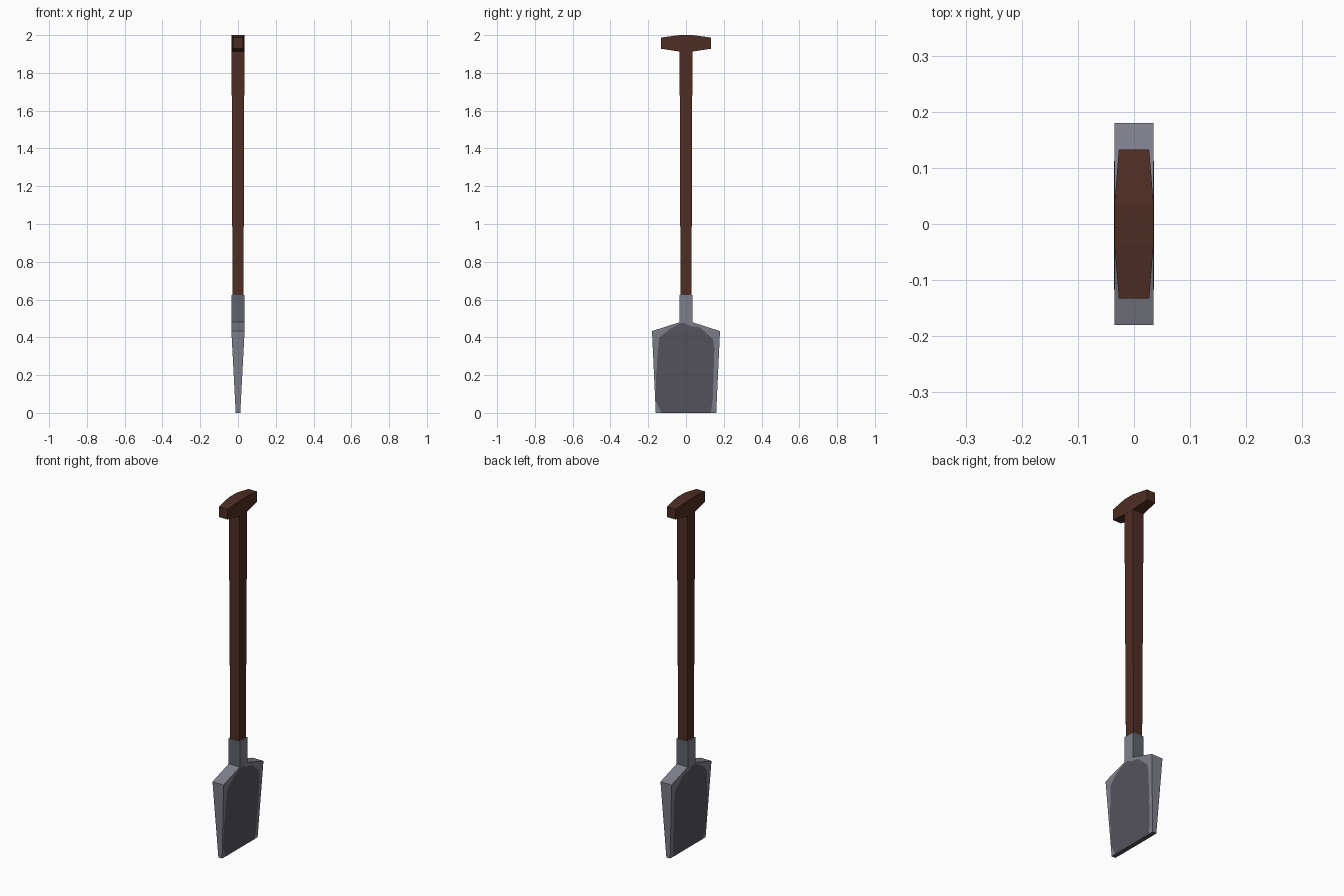
import bpy, bmesh

if "Cube" in bpy.data.objects:
    bpy.data.objects.remove(bpy.data.objects["Cube"])


def material(name, rgb):
    m = bpy.data.materials.new(name)
    m.diffuse_color = (*rgb, 1)
    m.use_nodes = True
    m.node_tree.nodes["Principled BSDF"].inputs["Base Color"].default_value = m.diffuse_color
    return m


WOOD = material("dark wood", (0.078, 0.027, 0.017))
STEEL = material("light steel", (0.21, 0.213, 0.26))
DARK = material("dark steel", (0.092, 0.089, 0.113))
SLATE = material("slate steel", (0.118, 0.126, 0.155))


def finish(bm, name, mats, rule=None):
    bmesh.ops.recalc_face_normals(bm, faces=bm.faces)
    bm.normal_update()
    if rule:
        for f in bm.faces:
            f.material_index = rule(f)
    me = bpy.data.meshes.new(name)
    bm.to_mesh(me)
    bm.free()
    for m in mats:
        me.materials.append(m)
    ob = bpy.data.objects.new(name, me)
    bpy.context.collection.objects.link(ob)
    return ob


def loft(name, rings, mats, rule=None):
    """Join a stack of four-cornered rings and cap both ends."""
    bm = bmesh.new()
    loops = [[bm.verts.new(p) for p in ring] for ring in rings]
    for a, b in zip(loops, loops[1:]):
        for i in range(4):
            j = (i + 1) % 4
            bm.faces.new((a[i], a[j], b[j], b[i]))
    bm.faces.new(loops[0])
    bm.faces.new(loops[-1])
    return finish(bm, name, mats, rule)


def level(hx, hy, z):
    return [(-hx, -hy, z), (hx, -hy, z), (hx, hy, z), (-hx, hy, z)]


def upright(hx, y, z0, z1):
    return [(-hx, y, z0), (hx, y, z0), (hx, y, z1), (-hx, y, z1)]


# Blade and socket: wedge, sloping shoulders, square neck
FOLD, THIN, THICK = 0.433, 0.012, 0.035


def steel_rule(f):
    if f.normal.z < -0.9:
        return 1
    if f.calc_center_median().z > 0.49 and abs(f.normal.y) > 0.9:
        return 2
    return 0


loft("blade_and_socket",
     [level(THIN, 0.16, 0), level(THICK, 0.18, FOLD),
      level(THICK, 0.034, 0.48), level(THICK, 0.034, 0.625)],
     [STEEL, DARK, SLATE], steel_rule)

# Shaft: slightly tapered square bar
loft("shaft", [level(0.029, 0.029, 0.61), level(0.034, 0.034, 1.92)], [WOOD])

# Cross handle: thick in the middle, tapering to both ends
loft("cross_handle",
     [upright(0.027, -0.133, 1.928, 1.987), upright(0.035, -0.035, 1.913, 2.0),
      upright(0.035, 0.035, 1.913, 2.0), upright(0.027, 0.133, 1.928, 1.987)],
     [WOOD])

# Dark worn patch lying on each broad blade face
PATCH = [(-0.13, 0), (0.132, 0), (0.142, 0.08), (0.15, 0.34), (0.143, 0.39),
         (0.075, 0.452), (0.02, 0.46), (-0.005, 0.475), (-0.03, 0.475),
         (-0.09, 0.442), (-0.143, 0.395), (-0.158, 0.2), (-0.158, 0.06)]
for side, label in ((1, "right"), (-1, "left")):
    bm = bmesh.new()
    bm.faces.new([bm.verts.new((0, y, z)) for y, z in PATCH])
    bmesh.ops.bisect_plane(bm, geom=bm.verts[:] + bm.edges[:] + bm.faces[:],
                           plane_co=(0, 0, FOLD), plane_no=(0, 0, 1))
    for v in bm.verts:
        t = min(v.co.z / FOLD, 1)
        v.co.x = side * (THIN + (THICK - THIN) * t + 0.001)
    bm.normal_update()
    for f in bm.faces:
        if f.normal.x * side < 0:
            f.normal_flip()
    me = bpy.data.meshes.new("worn_patch_" + label)
    bm.to_mesh(me)
    bm.free()
    me.materials.append(DARK)
    bpy.context.collection.objects.link(bpy.data.objects.new(me.name, me))
